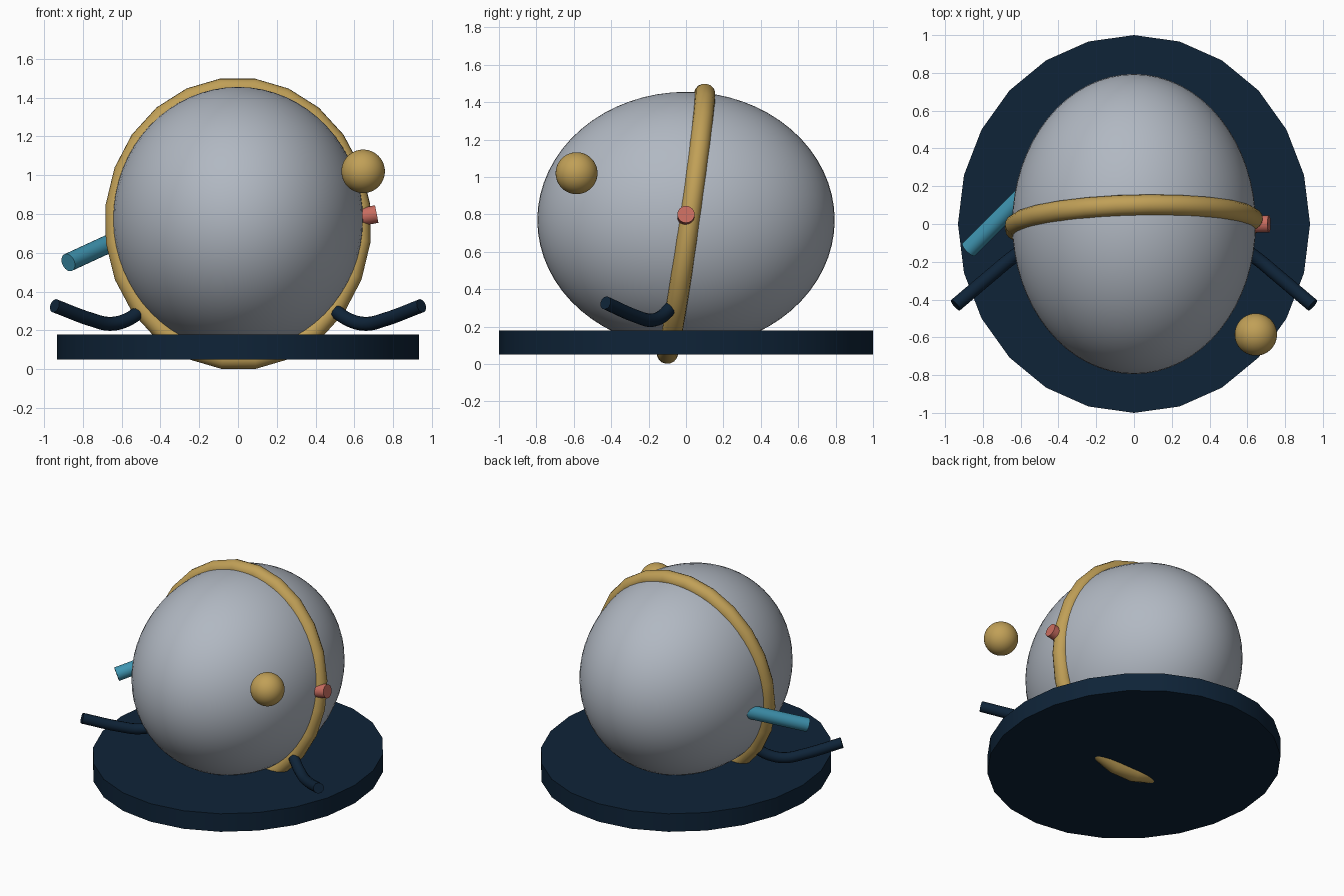
import bpy, math
from mathutils import Vector

if "Cube" in bpy.data.objects:
    bpy.data.objects.remove(bpy.data.objects["Cube"])


def material(name, rgb):
    m = bpy.data.materials.new(name)
    m.diffuse_color = (*rgb, 1)
    m.use_nodes = True
    m.node_tree.nodes["Principled BSDF"].inputs["Base Color"].default_value = m.diffuse_color
    return m


GREY = material("pale grey", (0.44, 0.48, 0.54))
NAVY = material("navy", (0.0045, 0.017, 0.039))
GOLD = material("gold", (0.53, 0.35, 0.095))
RED = material("coral red", (0.58, 0.15, 0.115))
TEAL = material("teal blue", (0.05, 0.30, 0.44))


def finish(name, mat, angle=40):
    ob = bpy.context.object
    ob.name = name
    ob.data.materials.append(mat)
    bpy.ops.object.transform_apply(location=False, rotation=True, scale=True)
    bpy.ops.object.shade_smooth_by_angle(angle=math.radians(angle))
    return ob


def ball(name, mat, centre, radii):
    bpy.ops.mesh.primitive_uv_sphere_add(segments=64, ring_count=32, radius=1, location=centre)
    bpy.context.object.scale = radii
    return finish(name, mat)


def rod(name, mat, start, end, radius):
    a, b = Vector(start), Vector(end)
    bpy.ops.mesh.primitive_cylinder_add(vertices=24, radius=radius, depth=(b - a).length,
                                        location=(a + b) / 2)
    bpy.context.object.rotation_euler = (b - a).to_track_quat('Z', 'Y').to_euler()
    return finish(name, mat)


def bent_tube(name, mat, points, radius):
    cu = bpy.data.curves.new(name, 'CURVE')
    cu.dimensions = '3D'
    cu.bevel_depth = radius
    cu.bevel_resolution = 4
    cu.use_fill_caps = True
    sp = cu.splines.new('BEZIER')
    sp.bezier_points.add(len(points) - 1)
    for bp, p in zip(sp.bezier_points, points):
        bp.co = p
        bp.handle_left_type = bp.handle_right_type = 'AUTO'
    sp.resolution_u = 6
    ob = bpy.data.objects.new(name, cu)
    bpy.context.collection.objects.link(ob)
    bpy.ops.object.select_all(action='DESELECT')
    ob.select_set(True)
    bpy.context.view_layer.objects.active = ob
    bpy.ops.object.convert(target='MESH')
    return finish(name, mat)


# Oval base slab
bpy.ops.mesh.primitive_cylinder_add(vertices=24, radius=1, depth=0.13, location=(0, 0, 0.115))
bpy.context.object.scale = (0.932, 1, 1)
finish("base", NAVY, 30)

# Main body
ball("body", GREY, (0, 0, 0.77), (0.645, 0.795, 0.685))

# Tilted band around the body, slightly taller than wide
bpy.ops.mesh.primitive_torus_add(major_segments=24, minor_segments=16,
                                 major_radius=1, minor_radius=0.055)
band = bpy.context.object
half = math.pi / 24
for v in band.data.vertices:
    a = math.atan2(v.co.y, v.co.x)
    tube = math.hypot(v.co.x, v.co.y) - 1
    a += half
    v.co.x = (0.633 + tube) * math.cos(a)
    v.co.y = (0.707 + tube) * math.sin(a)
band.location = (0, 0, 0.75)
band.rotation_euler = (math.radians(90 - 8.2), 0, math.radians(1.5))
finish("band", GOLD, 50)

# Floating ball
ball("small_ball", GOLD, (0.645, -0.585, 1.02), (0.112, 0.112, 0.112))

# Side button and spout
rod("button", RED, (0.60, 0, 0.778), (0.715, 0, 0.80), 0.046)
rod("spout", TEAL, (-0.875, -0.135, 0.55), (-0.55, 0.19, 0.70), 0.047)

# Mirrored bent arms
for side, label in ((1, "right"), (-1, "left")):
    path = [(0.505, -0.085, 0.297), (0.575, -0.13, 0.253), (0.66, -0.19, 0.234),
            (0.75, -0.265, 0.254), (0.945, -0.43, 0.327)]
    bent_tube(label + "_arm", NAVY, [(side * x, y, z) for x, y, z in path], 0.036)
